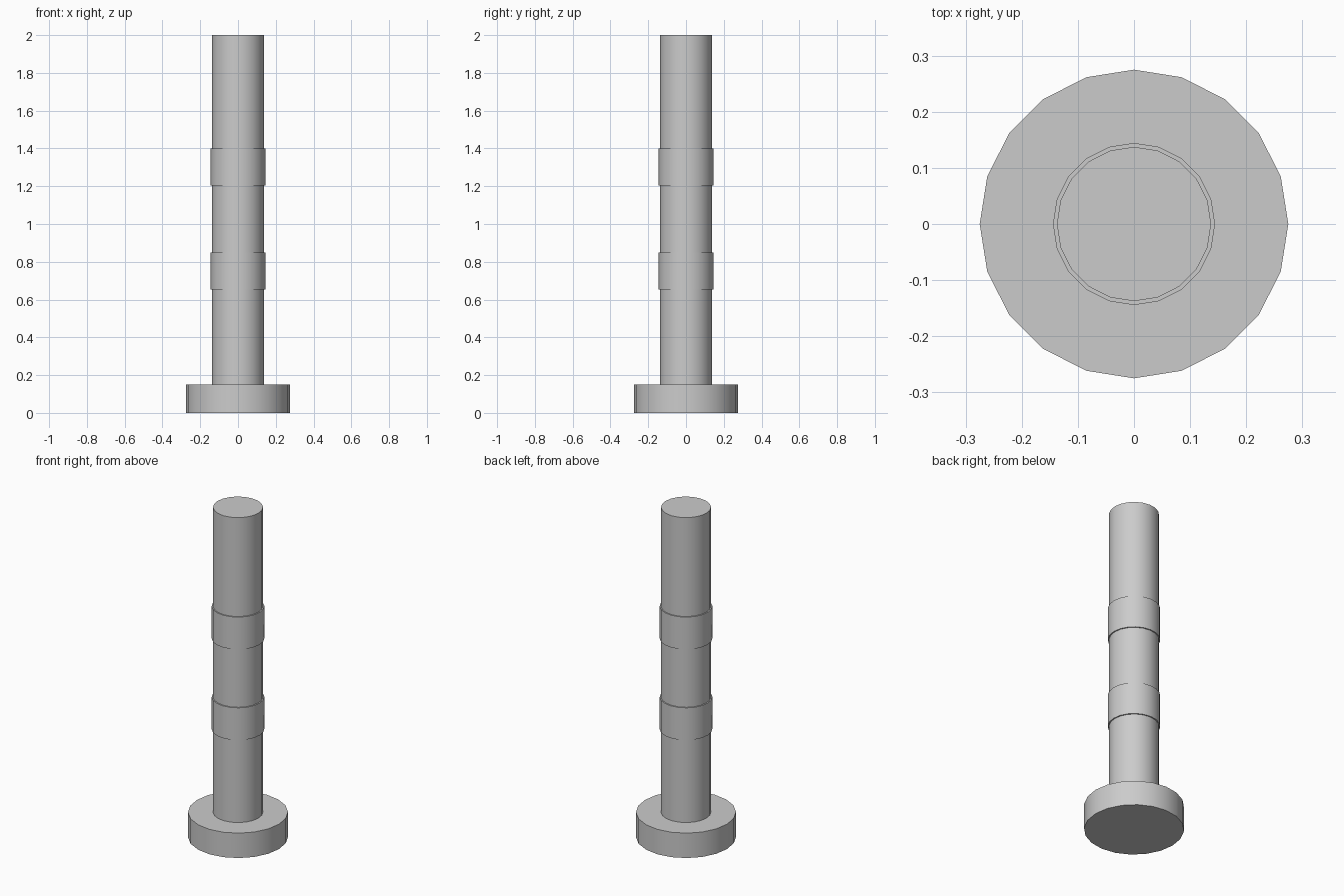
import bpy
import math

cube = bpy.data.objects.get("Cube")
if cube:
    bpy.data.objects.remove(cube, do_unlink=True)

SIDES = 20

# Single plain grey
grey = bpy.data.materials.new("plain_grey")
grey.use_nodes = True
colour = (0.6, 0.6, 0.6, 1.0)
grey.diffuse_color = colour
grey.node_tree.nodes["Principled BSDF"].inputs["Base Color"].default_value = colour


def cylinder(name, radius, bottom, top):
    """Upright capped cylinder between two heights, with smooth sides."""
    bpy.ops.mesh.primitive_cylinder_add(
        vertices=SIDES, radius=radius, depth=top - bottom,
        location=(0, 0, (bottom + top) / 2))
    obj = bpy.context.object
    obj.name = name
    obj.data.name = name
    obj.data.materials.append(grey)
    bpy.ops.object.shade_smooth_by_angle(angle=math.radians(30))
    return obj


# Wide foot, tall shaft and two slim collars around it
cylinder("base", 0.275, 0.0, 0.151)
cylinder("shaft", 0.1375, 0.151, 2.0)
cylinder("lower_collar", 0.1445, 0.654, 0.85)
cylinder("upper_collar", 0.1445, 1.204, 1.4)
